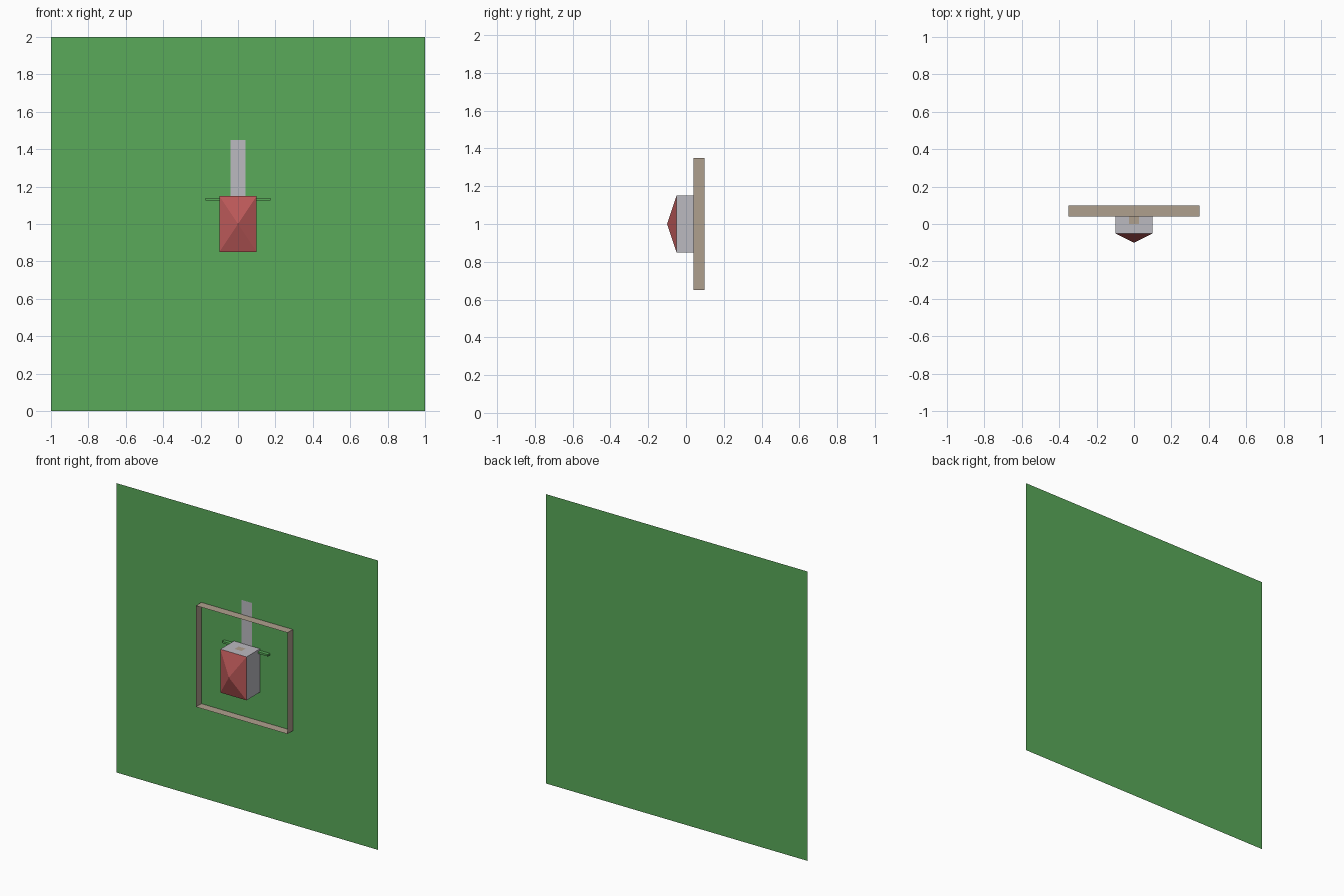
import bpy
import bmesh

cube = bpy.data.objects.get("Cube")
if cube:
    bpy.data.objects.remove(cube, do_unlink=True)


def material(name, r, g, b):
    m = bpy.data.materials.new(name)
    m.use_nodes = True
    m.diffuse_color = (r, g, b, 1)
    m.node_tree.nodes["Principled BSDF"].inputs["Base Color"].default_value = (r, g, b, 1)
    return m


green = material("leaf green", 0.1, 0.4, 0.1)
grey = material("pale grey", 0.5, 0.49, 0.53)
red = material("brick red", 0.5, 0.1, 0.1)
tan = material("warm tan", 0.43, 0.35, 0.27)


def finish(name, bm, mat):
    bmesh.ops.recalc_face_normals(bm, faces=bm.faces)
    mesh = bpy.data.meshes.new(name)
    bm.to_mesh(mesh)
    bm.free()
    mesh.materials.append(mat)
    obj = bpy.data.objects.new(name, mesh)
    bpy.context.collection.objects.link(obj)
    return obj


def ring(bm, x, y, z0, z1):
    """Four corners of an upright rectangle."""
    return [bm.verts.new((sx, y, z)) for sx, z in ((-x, z0), (x, z0), (x, z1), (-x, z1))]


def upright_sheet(name, x, y, z0, z1, mat):
    bm = bmesh.new()
    bm.faces.new(ring(bm, x, y, z0, z1))
    return finish(name, bm, mat)


def tube(name, x, y0, y1, z0, z1, mat, front=False):
    """Rectangular sleeve along y, with an optional front face."""
    bm = bmesh.new()
    a, b = ring(bm, x, y0, z0, z1), ring(bm, x, y1, z0, z1)
    for i in range(4):
        j = (i + 1) % 4
        bm.faces.new((a[i], a[j], b[j], b[i]))
    if front:
        bm.faces.new(a)
    return finish(name, bm, mat)


# Backing panel and the strip lying on it
upright_sheet("back_panel", 1.0, 0.1, 0.0, 2.0, green)
upright_sheet("hanging_strip", 0.04, 0.098, 1.1, 1.45, grey)

# Thin open frame and cross bar
tube("frame", 0.35, 0.04, 0.099, 0.65, 1.35, tan)
tube("cross_bar", 0.175, 0.075, 0.099, 1.125, 1.138, green, front=True)

# Central body
tube("body", 0.1, -0.05, 0.099, 0.85, 1.15, grey, front=False)

# Pyramid front
bm = bmesh.new()
base = ring(bm, 0.1, -0.05, 0.85, 1.15)
apex = bm.verts.new((0, -0.1, 1.0))
for i in range(4):
    bm.faces.new((base[i], base[(i + 1) % 4], apex))
finish("pyramid_front", bm, red)

# Small patch on top of the body
bm = bmesh.new()
bm.faces.new([bm.verts.new((x, y, 1.152))
              for x, y in ((-0.027, 0.0), (0.027, 0.0), (0.027, 0.045), (-0.027, 0.045))])
finish("top_patch", bm, tan)
